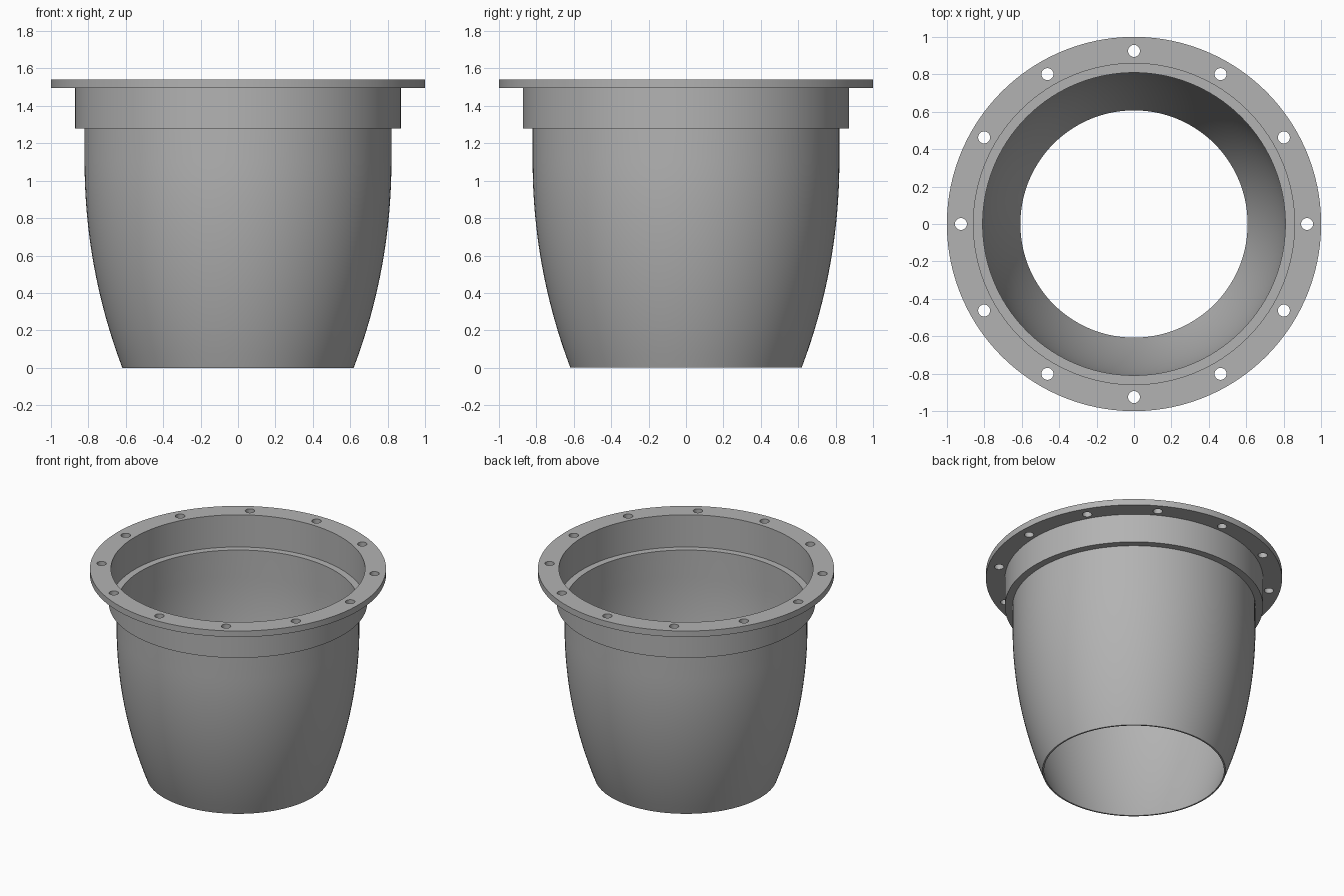
import bpy, bmesh, math
from mathutils import Matrix

cube = bpy.data.objects.get("Cube")
if cube:
    bpy.data.objects.remove(cube, do_unlink=True)

SEGMENTS = 120
TOP, FLANGE_BOTTOM, COLLAR_BOTTOM, LEDGE = 1.54, 1.495, 1.28, 1.30
HOLES, HOLE_RING, HOLE_RADIUS = 12, 0.925, 0.032

# Plain grey material
grey = bpy.data.materials.new("plain grey")
colour = (0.45, 0.45, 0.45, 1)
grey.diffuse_color = colour
grey.use_nodes = True
grey.node_tree.nodes["Principled BSDF"].inputs["Base Color"].default_value = colour


def make_object(name, bm):
    bmesh.ops.recalc_face_normals(bm, faces=bm.faces)
    mesh = bpy.data.meshes.new(name)
    bm.to_mesh(mesh)
    bm.free()
    obj = bpy.data.objects.new(name, mesh)
    bpy.context.collection.objects.link(obj)
    mesh.materials.append(grey)
    return obj


def lathe(name, profile):
    """Spin a closed (radius, height) loop around the z axis."""
    bm = bmesh.new()
    verts = [bm.verts.new((r, 0, z)) for r, z in profile]
    edges = [bm.edges.new((a, b)) for a, b in zip(verts, verts[1:] + verts[:1])]
    bmesh.ops.spin(bm, geom=verts + edges, cent=(0, 0, 0), axis=(0, 0, 1),
                   angle=math.tau, steps=SEGMENTS, use_merge=True)
    bmesh.ops.remove_doubles(bm, verts=bm.verts, dist=1e-5)
    return make_object(name, bm)


def wall_radius(z):
    """Wall bows outward on a circular arc and runs straight near the top."""
    bow = 3.1
    drop = max(0, 1.1 - z)
    return 0.82 - (bow - math.sqrt(bow * bow - drop * drop))


# Thin curved body, stepped collar and flat flange as one turned shell
heights = [1.1 * i / 16 for i in range(17)]
outer = [(wall_radius(z), z) for z in heights] + [(0.82, COLLAR_BOTTOM)]
inner = [(r - 0.011, z) for r, z in outer[:-1]] + [(0.809, LEDGE)]
rim = [(0.872, COLLAR_BOTTOM), (0.872, FLANGE_BOTTOM), (1, FLANGE_BOTTOM),
       (1, TOP), (0.858, TOP), (0.858, LEDGE)]
pot = lathe("flanged_pot", outer + rim + inner[::-1])

# Ring of bolt holes through the flange
bm = bmesh.new()
for i in range(HOLES):
    place = (Matrix.Rotation(math.tau * i / HOLES, 4, 'Z')
             @ Matrix.Translation((HOLE_RING, 0, TOP)))
    bmesh.ops.create_cone(bm, cap_ends=True, segments=32, radius1=HOLE_RADIUS,
                          radius2=HOLE_RADIUS, depth=0.3, matrix=place)
cutter = make_object("bolt_hole_cutter", bm)
cutter.hide_render = True

bpy.ops.object.select_all(action='DESELECT')
pot.select_set(True)
bpy.context.view_layer.objects.active = pot
cut = pot.modifiers.new("bolt holes", 'BOOLEAN')
cut.operation = 'DIFFERENCE'
cut.solver = 'EXACT'
cut.object = cutter
bpy.ops.object.modifier_apply(modifier=cut.name)
bpy.data.objects.remove(cutter, do_unlink=True)

# Smooth walls with crisp rims
bpy.ops.object.shade_smooth_by_angle(angle=math.radians(30))
